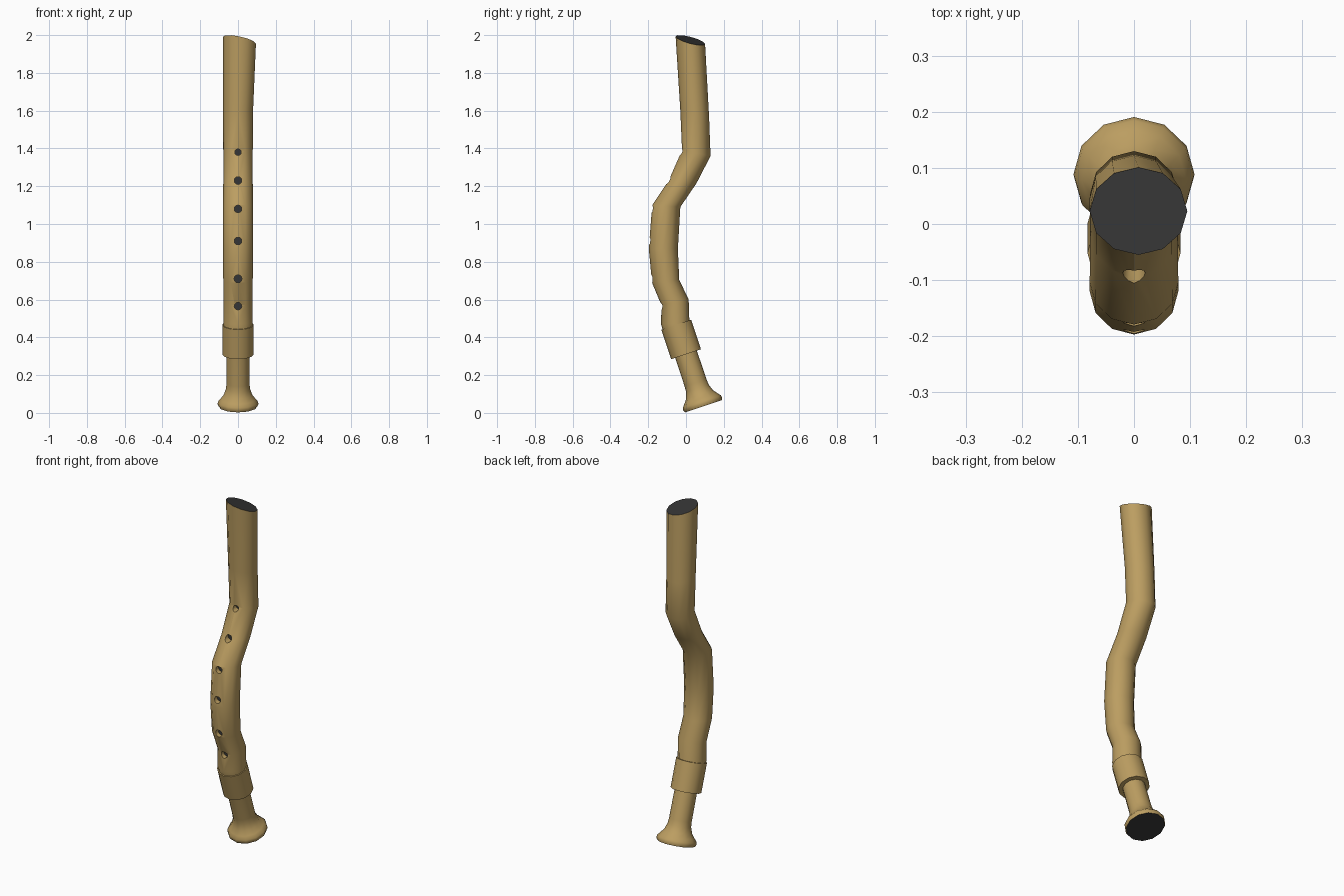
import bpy, bmesh, math
from mathutils import Vector

if "Cube" in bpy.data.objects:
    bpy.data.objects.remove(bpy.data.objects["Cube"])

SIDES = 12


def material(name, col):
    m = bpy.data.materials.new(name)
    m.diffuse_color = (*col, 1)
    m.use_nodes = True
    m.node_tree.nodes["Principled BSDF"].inputs["Base Color"].default_value = m.diffuse_color
    return m


WOOD = material("wood", (0.50, 0.34, 0.12))
DARK = material("dark_bore", (0.035, 0.035, 0.035))


def loft(name, rings, dark_start=False, dark_end=False):
    """Rings are (centre, half vector across x, half vector front-to-back)."""
    bm = bmesh.new()
    loops = []
    for c, u, v in rings:
        loops.append([bm.verts.new(Vector(c) + Vector(u) * math.cos(a) + Vector(v) * math.sin(a))
                      for a in (2 * math.pi * i / SIDES for i in range(SIDES))])
    for a, b in zip(loops, loops[1:]):
        for i in range(SIDES):
            j = (i + 1) % SIDES
            bm.faces.new((a[i], a[j], b[j], b[i]))
    bm.faces.new(loops[0][::-1]).material_index = int(dark_start)
    bm.faces.new(loops[-1]).material_index = int(dark_end)
    bmesh.ops.recalc_face_normals(bm, faces=bm.faces)
    me = bpy.data.meshes.new(name)
    bm.to_mesh(me)
    bm.free()
    me.materials.append(WOOD)
    me.materials.append(DARK)
    ob = bpy.data.objects.new(name, me)
    bpy.context.collection.objects.link(ob)
    return ob


def smooth(ob):
    bpy.ops.object.select_all(action='DESELECT')
    ob.select_set(True)
    bpy.context.view_layer.objects.active = ob
    bpy.ops.object.shade_smooth_by_angle(angle=math.radians(40))


def edge_ring(yl, zl, yr, zr, rx, cx=0, tilt=0):
    """Ring from its front and back points in the side view."""
    return ((cx, (yl + yr) / 2, (zl + zr) / 2), (rx, 0, tilt), (0, (yr - yl) / 2, (zr - zl) / 2))


# Crooked main tube, slanted cut at the top
body = loft("tube_body", [edge_ring(*r) for r in (
    (-0.118, 0.42, 0.030, 0.45, 0.078),
    (-0.132, 0.47, 0.018, 0.48, 0.078),
    (-0.130, 0.57, 0.014, 0.60, 0.078),
    (-0.180, 0.69, -0.036, 0.705, 0.078),
    (-0.197, 0.87, -0.043, 0.87, 0.079),
    (-0.179, 1.10, -0.030, 1.09, 0.079),
    (-0.092, 1.23, 0.055, 1.215, 0.078),
    (-0.021, 1.39, 0.130, 1.36, 0.078),
    (-0.030, 1.60, 0.122, 1.57, 0.079),
    (-0.055, 1.993, 0.101, 1.953, 0.087, 0.008, -0.018))], dark_end=True)

# Finger holes: shallow pockets with dark bottoms
for i, (z, front, r) in enumerate(((1.38, -0.022, 0.017), (1.23, -0.092, 0.020), (1.08, -0.182, 0.020),
                                   (0.91, -0.194, 0.020), (0.71, -0.182, 0.021), (0.565, -0.131, 0.020))):
    cutter = loft(f"finger_hole_cutter_{i + 1}",
                  [((0, y, z), (r, 0, 0), (0, 0, r)) for y in (front - 0.06, front + 0.03)], dark_end=True)
    cutter.hide_render = True
    mod = body.modifiers.new("finger_hole", 'BOOLEAN')
    mod.operation, mod.solver, mod.object = 'DIFFERENCE', 'EXACT', cutter
    bpy.context.view_layer.objects.active = body
    bpy.ops.object.modifier_apply(modifier=mod.name)
    bpy.data.objects.remove(cutter)
smooth(body)

# Tilted lower end: collar and flared bell share one axis
AXIS = Vector((0, -0.316, 0.949))
ACROSS = Vector((0, 0.949, 0.316))
BASE = Vector((0, 0.092, 0.035))


def turned(name, profile, **kw):
    ob = loft(name, [(BASE + AXIS * s, (r, 0, 0), ACROSS * r) for s, r in profile], **kw)
    smooth(ob)


turned("collar", [(0.29, 0.083), (0.455, 0.083)])
turned("bell", [(0.0, 0.103), (0.012, 0.108), (0.026, 0.106), (0.042, 0.093), (0.065, 0.075),
                (0.10, 0.063), (0.13, 0.061), (0.32, 0.060)], dark_start=True)
